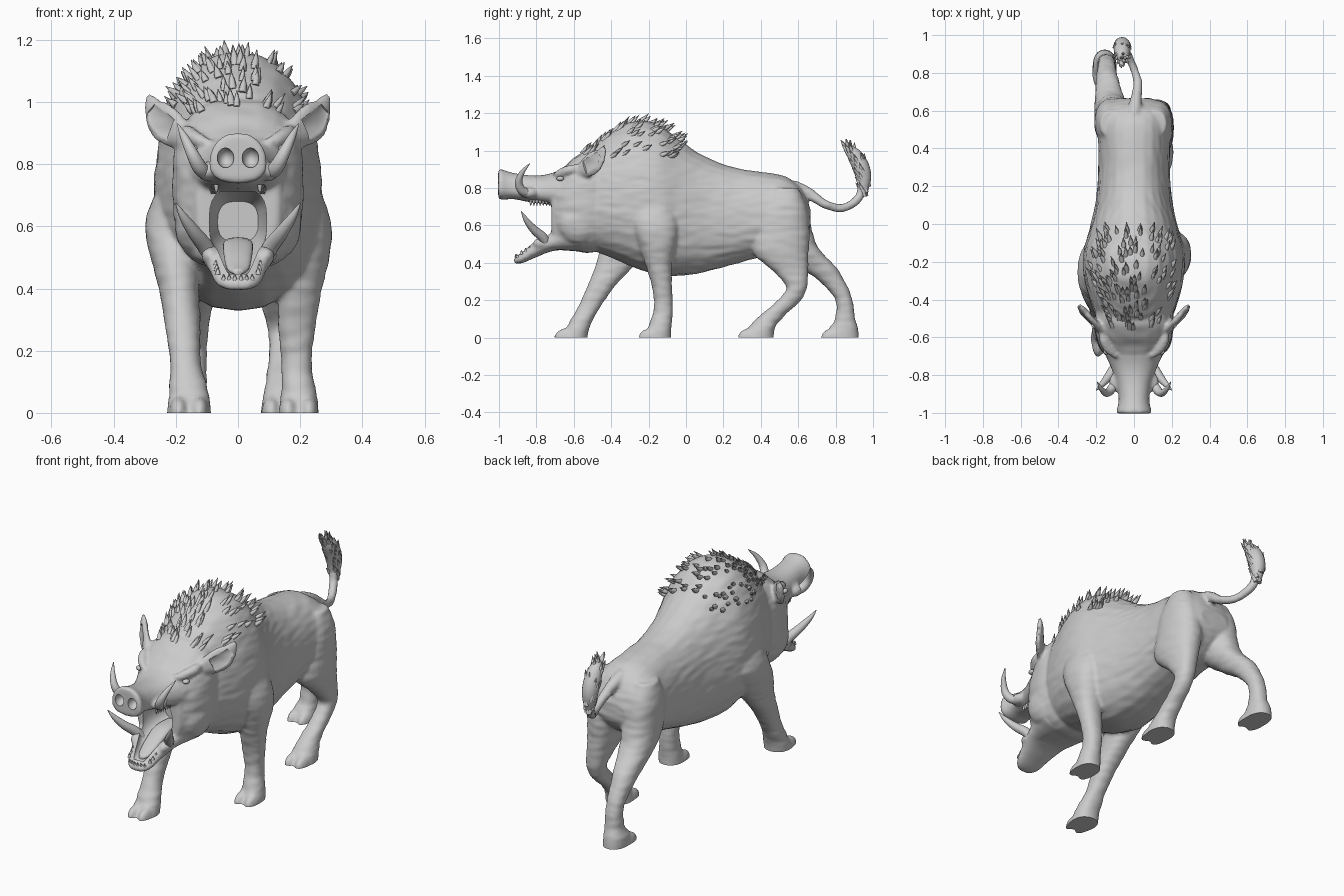
import bpy, bmesh, math, random
from mathutils import Vector, noise
from mathutils.bvhtree import BVHTree

random.seed(7)
X, Y, Z = Vector((1, 0, 0)), Vector((0, 1, 0)), Vector((0, 0, 1))

old = bpy.data.objects.get("Cube")
if old:
    bpy.data.objects.remove(old)

grey = bpy.data.materials.new("warm_grey_clay")
grey.use_nodes = True
grey.diffuse_color = (0.6, 0.6, 0.6, 1)
grey.node_tree.nodes["Principled BSDF"].inputs["Base Color"].default_value = grey.diffuse_color


def spline(rows, steps):
    """Catmull-Rom interpolation of section rows."""
    out = []
    for i in range(len(rows) - 1):
        a, b, c, d = (rows[max(i - 1, 0)], rows[i], rows[i + 1], rows[min(i + 2, len(rows) - 1)])
        for k in range(steps):
            t = k / steps
            out.append([q + t / 2 * (r - p + t * (2 * p - 5 * q + 4 * r - s + t * (3 * (q - r) + s - p)))
                        for p, q, r, s in zip(a, b, c, d)])
    return out + [list(rows[-1])]


def loft(bm, rows, axis=None, hint=X, power=1.0, taper=0.0, sides=24, steps=4):
    """Skin oval sections (x, y, z, half width along hint, half depth); taper makes them egg-shaped."""
    rows = spline(rows, steps)
    points = [Vector(r[:3]) for r in rows]
    rings = []
    for i, (c, r) in enumerate(zip(points, rows)):
        t = axis or (points[min(i + 1, len(points) - 1)] - points[max(i - 1, 0)]).normalized()
        u = t.cross(hint).normalized()
        v = u.cross(t)
        ring = []
        for k in range(sides):
            a = math.tau * k / sides
            cx, sy = [math.copysign(abs(f) ** power, f) for f in (math.cos(a), math.sin(a))]
            cx *= 1 + taper * sy
            ring.append(bm.verts.new(c + v * cx * max(r[3], .001) + u * sy * max(r[4], .001)))
        rings.append(ring)
    faces = [bm.faces.new(rings[0]), bm.faces.new(rings[-1])]
    for lo, hi in zip(rings, rings[1:]):
        for k in range(sides):
            n = (k + 1) % sides
            faces.append(bm.faces.new((lo[k], lo[n], hi[n], hi[k])))
    bmesh.ops.recalc_face_normals(bm, faces=faces)


def trunk(bm, rows, power=.85, taper=0.0):
    """Sections along y: (y, bottom, top, half width)."""
    loft(bm, [(0, y, (b + t) / 2, w, (t - b) / 2) for y, b, t, w in rows], Y, power=power, taper=taper)


def leg(bm, rows):
    """Sections down z: (z, y front, y back, x low, x high), plus two toes."""
    loft(bm, [((l + h) / 2, (f + b) / 2, z, (h - l) / 2, (b - f) / 2) for z, f, b, l, h in rows], Z, power=.9)
    z, front, back, low, high = rows[-1]
    for side in (-1, 1):
        ball(bm, ((low + high) / 2 + side * .033, front + .07, 0), (.032, .075, .052))


def ball(bm, centre, size):
    made = bmesh.ops.create_uvsphere(bm, u_segments=20, v_segments=12, radius=1)["verts"]
    for v in made:
        v.co = Vector(centre) + Vector(a * b for a, b in zip(v.co, size))


def tube(bm, rows, side=1, sides=16):
    """Round tapered tube (x, y, z, radius), mirrored by side."""
    loft(bm, [(x * side, y, z, r, r) for x, y, z, r in rows], sides=sides)


def spike(bm, base, direction, length, radius):
    d = direction.normalized()
    rows = [(*(base + d * length * t), radius * w, radius * w) for t, w in ((-.3, 1), (.3, .75), (1, .03))]
    loft(bm, rows, hint=d.orthogonal(), sides=6, steps=1)


def finish(name, bm, angle=65):
    mesh = bpy.data.meshes.new(name)
    bm.to_mesh(mesh)
    bm.free()
    mesh.materials.append(grey)
    obj = bpy.data.objects.new(name, mesh)
    bpy.context.collection.objects.link(obj)
    bpy.ops.object.select_all(action='DESELECT')
    obj.select_set(True)
    bpy.context.view_layer.objects.active = obj
    bpy.ops.object.shade_smooth_by_angle(angle=math.radians(angle))
    return obj


def modify(obj, kind, **settings):
    bpy.context.view_layer.objects.active = obj
    mod = obj.modifiers.new(kind, kind)
    for key, value in settings.items():
        setattr(mod, key, value)
    bpy.ops.object.modifier_apply(modifier=mod.name)


# Torso with shoulder hump, skull, snout and lower jaw
skin = bmesh.new()
trunk(skin, [(-.56, .52, .95, .15), (-.48, .46, 1.04, .205), (-.38, .42, 1.11, .24), (-.27, .37, 1.16, .265),
             (-.15, .335, 1.14, .268), (-.03, .33, 1.055, .235), (.1, .35, .97, .205), (.25, .39, .912, .19),
             (.4, .43, .887, .188), (.52, .46, .865, .195), (.59, .5, .825, .185), (.635, .54, .765, .16),
             (.665, .59, .69, .09)], .88, .1)
trunk(skin, [(-.35, .5, 1.0, .18), (-.5, .455, 1.01, .21), (-.58, .46, .975, .205), (-.645, .465, .92, .185),
             (-.69, .475, .885, .155), (-.72, .49, .85, .13)], .75)
trunk(skin, [(-.6, .68, .95, .18), (-.68, .7, .895, .155), (-.76, .715, .87, .12), (-.84, .725, .868, .092),
             (-.92, .74, .88, .08), (-.965, .738, .893, .085), (-.985, .738, .9, .092), (-1.004, .742, .9, .09)],
      .85, .15)
trunk(skin, [(-.55, .46, .62, .17), (-.7, .465, .575, .13), (-.8, .43, .525, .098), (-.87, .4, .465, .078),
             (-.905, .395, .435, .055), (-.92, .4, .425, .03)], .8)

# Legs in mid-stride
leg(skin, [(.8, -.3, -.08, .1, .23), (.62, -.3, -.04, .1, .298), (.5, -.255, -.05, .12, .295),
           (.4, -.22, -.075, .13, .27), (.28, -.185, -.075, .13, .25), (.17, -.17, -.07, .138, .237),
           (.09, -.19, -.075, .14, .247), (.04, -.21, -.08, .135, .257), (-.02, -.25, -.08, .13, .26)])
leg(skin, [(.78, -.36, -.1, -.23, -.1), (.62, -.39, -.09, -.298, -.1), (.5, -.45, -.17, -.28, -.12),
           (.38, -.485, -.28, -.25, -.125), (.28, -.525, -.375, -.235, -.12), (.17, -.575, -.455, -.22, -.12),
           (.09, -.62, -.5, -.22, -.1), (.04, -.65, -.52, -.225, -.09), (-.02, -.7, -.53, -.23, -.085)])
leg(skin, [(.8, .46, .6, .05, .17), (.7, .4, .645, .03, .2), (.55, .36, .66, .02, .21), (.45, .36, .655, .04, .21),
           (.36, .46, .655, .07, .2), (.27, .535, .648, .095, .195), (.2, .49, .615, .1, .19),
           (.11, .385, .52, .09, .19), (.05, .33, .475, .08, .205), (-.02, .28, .47, .07, .21)])
leg(skin, [(.8, .46, .6, -.18, -.05), (.7, .42, .65, -.205, -.03), (.57, .42, .675, -.21, -.02),
           (.47, .48, .715, -.21, -.04), (.38, .6, .8, -.205, -.07), (.3, .715, .85, -.2, -.09),
           (.2, .8, .89, -.19, -.1), (.1, .795, .905, -.195, -.1), (.05, .765, .92, -.215, -.095),
           (-.02, .725, .925, -.22, -.09)])

# Tail stem
tube(skin, [(0, .57, .81, .035), (.01, .66, .77, .03), (.02, .74, .715, .024), (0, .82, .692, .022),
            (-.03, .89, .715, .022), (-.055, .935, .77, .024), (-.06, .95, .84, .03)])

# Ears, brows, jowls and tusk sockets; cutters for ear cups, nostrils and mouth
cuts = bmesh.new()
for s in (-1, 1):
    ear = [(.16, -.565, .885, .035, .03), (.205, -.53, .91, .06, .022), (.245, -.49, .94, .064, .02),
           (.27, -.455, .98, .042, .016), (.287, -.435, 1.025, .008, .008)]
    hint = Vector((.4 * s, .3, -.7))
    loft(skin, [(x * s, y, z, a, b) for x, y, z, a, b in ear], hint=hint)
    loft(cuts, [((x + .016) * s, y - .017, z, a * .7, .014) for x, y, z, a, b in ear[1:4]], hint=hint)
    tube(skin, [(.09, -.7, .865, .015), (.13, -.67, .88, .022), (.16, -.62, .9, .024), (.17, -.57, .91, .015)], s)
    ball(skin, (.14 * s, -.57, .62), (.065, .12, .12))
    ball(skin, (.098 * s, -.84, .775), (.034, .05, .03))
    ball(skin, (.088 * s, -.77, .505), (.03, .05, .03))
    ball(cuts, (.04 * s, -1.0, .82), (.027, .04, .032))
trunk(cuts, [(-.89, .44, .49, .035), (-.8, .46, .62, .065), (-.73, .5, .72, .092), (-.65, .53, .71, .085),
             (-.56, .55, .68, .065)], .7)

# Fuse everything into one hide, then carve it
body = finish("body", skin)
modify(body, 'REMESH', mode='VOXEL', voxel_size=.0095)
modify(body, 'SMOOTH', factor=.5, iterations=5)
cutter = finish("mouth_cutter", cuts)
cutter.hide_render = True
modify(body, 'BOOLEAN', operation='DIFFERENCE', solver='EXACT', object=cutter)
bpy.data.objects.remove(cutter)

# Level soles and slight hide wrinkles
bm = bmesh.new()
bm.from_mesh(body.data)
bm.normal_update()
for v in bm.verts:
    if v.co.z > .05 and v.co.y > -.7:
        v.co += v.normal * .003 * noise.noise(Vector((v.co.x * 12, v.co.y * 12, v.co.z * 35)))
bmesh.ops.bisect_plane(bm, geom=bm.verts[:] + bm.edges[:] + bm.faces[:], plane_co=(0, 0, 0),
                       plane_no=Z, clear_inner=True)
bmesh.ops.holes_fill(bm, edges=[e for e in bm.edges if e.is_boundary], sides=0)
tree = BVHTree.FromBMesh(bm)
bpy.data.objects.remove(body)
body = finish("body", bm, 45)

# Bristles swept back over the shoulder hump
bristles = bmesh.new()
count = 0
while count < 125:
    y, a = random.uniform(-.55, -.02), random.uniform(-1.1, 1.1)
    hit, normal, _, _ = tree.ray_cast(Vector((0, y, .75)), Vector((math.sin(a), 0, math.cos(a))))
    if hit and hit.z > .97 and abs(hit.x) < .23:
        spike(bristles, hit, normal * .8 + Y + Z * .2, random.uniform(.04, .065), random.uniform(.011, .016))
        count += 1
finish("back_bristles", bristles)

# Tail tuft
tuft = bmesh.new()
core = [(-.058, .945, .77, .022), (-.062, .95, .85, .04), (-.063, .932, .92, .045), (-.062, .893, .985, .036),
        (-.06, .86, 1.02, .01)]
tube(tuft, core)
for x, y, z, r in spline(core, 3):
    for k in range(4):
        a = random.uniform(0, math.tau)
        out = Vector((math.cos(a), math.sin(a), 0))
        spike(tuft, Vector((x, y, z)) + out * r * .8, out * .35 + Z - Y * .4, .045, .012)
finish("tail_tuft", tuft)

# Tusks and eyes
tusks, eyes = bmesh.new(), bmesh.new()
for s in (-1, 1):
    tube(tusks, [(.095, -.83, .77, .022), (.12, -.875, .785, .024), (.145, -.895, .83, .02),
                 (.172, -.875, .885, .013), (.195, -.835, .93, .002)], s)
    tube(tusks, [(.08, -.74, .49, .024), (.105, -.765, .535, .026), (.14, -.815, .58, .022),
                 (.175, -.855, .63, .014), (.2, -.88, .675, .002)], s)
    ball(eyes, (.145 * s, -.672, .85), (.018, .02, .013))
finish("tusks", tusks)
finish("eyes", eyes)

# Teeth along both jaws
teeth = bmesh.new()
for s in (-1, 1):
    for k in range(7):
        t = k / 6
        spike(teeth, Vector((s * (.085 - .02 * t), -.75 - .13 * t, .52 - .07 * t)), Z, .018, .009)
        spike(teeth, Vector((s * (.085 - .015 * t), -.73 - .1 * t, .728)), -Z, .024, .009)
    for k in range(3):
        spike(teeth, Vector((s * (.01 + .018 * k), -.908 + .005 * k, .427)), Z - Y * .3, .02, .009)
finish("teeth", teeth)

# Tongue
tongue = bmesh.new()
trunk(tongue, [(-.58, .53, .565, .04), (-.68, .52, .56, .048), (-.76, .48, .525, .045), (-.83, .45, .48, .035),
               (-.865, .445, .462, .015)])
finish("tongue", tongue)
